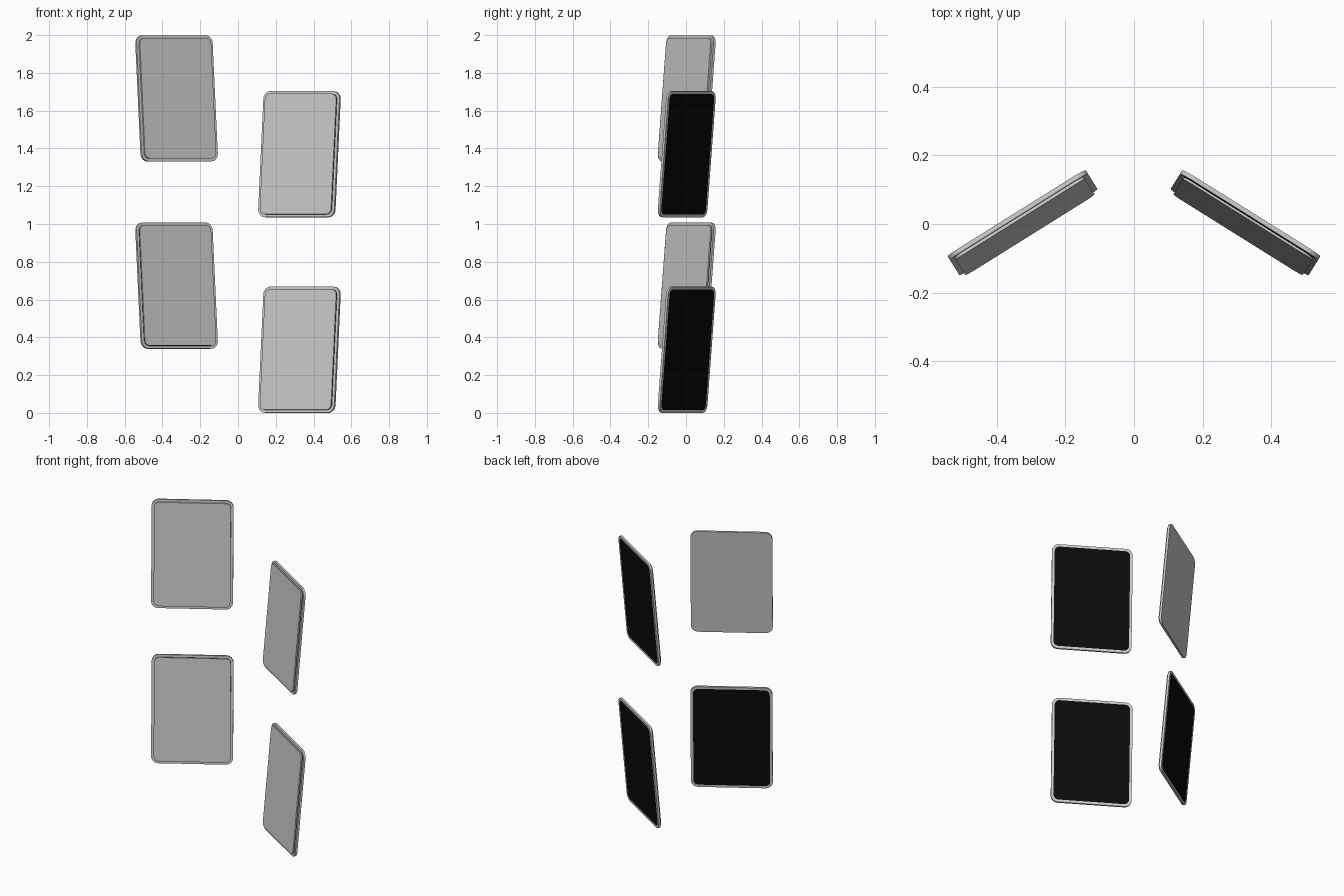
import bpy, bmesh
from math import sin, cos, pi, radians

if "Cube" in bpy.data.objects:
    bpy.data.objects.remove(bpy.data.objects["Cube"])

W, H, T = 0.475, 0.67, 0.022      # panel width, height, total depth
RIM, INSET = 0.013, 0.015         # rim depth and rim width

black = bpy.data.materials.new("black_glass")
black.diffuse_color = (0.003, 0.003, 0.003, 1)
black.use_nodes = True
black.node_tree.nodes["Principled BSDF"].inputs["Base Color"].default_value = black.diffuse_color


def outline(inset, radius, seg=6):
    pts = []
    w, h = W / 2 - inset - radius, H / 2 - inset - radius
    for k, (sx, sz) in enumerate([(1, 1), (-1, 1), (-1, -1), (1, -1)]):
        for i in range(seg + 1):
            a = (k + i / seg) * pi / 2
            pts.append((sx * w + radius * cos(a), sz * h + radius * sin(a)))
    return pts


def finish(name, bm, place, mat=None):
    bmesh.ops.recalc_face_normals(bm, faces=bm.faces)
    me = bpy.data.meshes.new(name)
    bm.to_mesh(me)
    bm.free()
    ob = bpy.data.objects.new(name, me)
    bpy.context.collection.objects.link(ob)
    if mat:
        me.materials.append(mat)
    x, z, turn = place
    ob.location = (x, 0, z)
    ob.rotation_euler = (radians(-5), 0, radians(turn))


def loft(bm, loops, close):
    rings = [[bm.verts.new((x, y, z)) for x, z in pts] for pts, y in loops]
    pairs = list(zip(rings, rings[1:]))
    if close:
        pairs.append((rings[-1], rings[0]))
    else:
        bm.faces.new(rings[0])
        bm.faces.new(rings[-1])
    for a, b in pairs:
        n = len(a)
        for i in range(n):
            j = (i + 1) % n
            bm.faces.new((a[i], a[j], b[j], b[i]))


def panel(label, place, screen_mat):
    back, front = T / 2, -T / 2
    mid = back - RIM
    outer, inner = outline(0, 0.042), outline(INSET, 0.03)
    # rounded rim around the back
    bm = bmesh.new()
    loft(bm, [(outer, back), (outer, mid), (inner, mid), (inner, back)], True)
    finish(label + "_rim", bm, place)
    # screen, flush with the back of the rim
    bm = bmesh.new()
    loft(bm, [(inner, back), (inner, mid - 0.003)], False)
    finish(label + "_screen", bm, place, screen_mat)
    # cover plate on the front
    bm = bmesh.new()
    plate = outline(INSET, 0.03)
    loft(bm, [(plate, mid - 0.003), (plate, front)], False)
    finish(label + "_cover_plate", bm, place)


HALF = (H * cos(radians(5)) + T * sin(radians(5))) / 2
panel("upper_left", (-0.323, 2 - HALF, 32), None)
panel("lower_left", (-0.323, 0.674, 32), black)
panel("upper_right", (0.323, 1.37, -32), black)
panel("lower_right", (0.323, HALF, -32), black)
